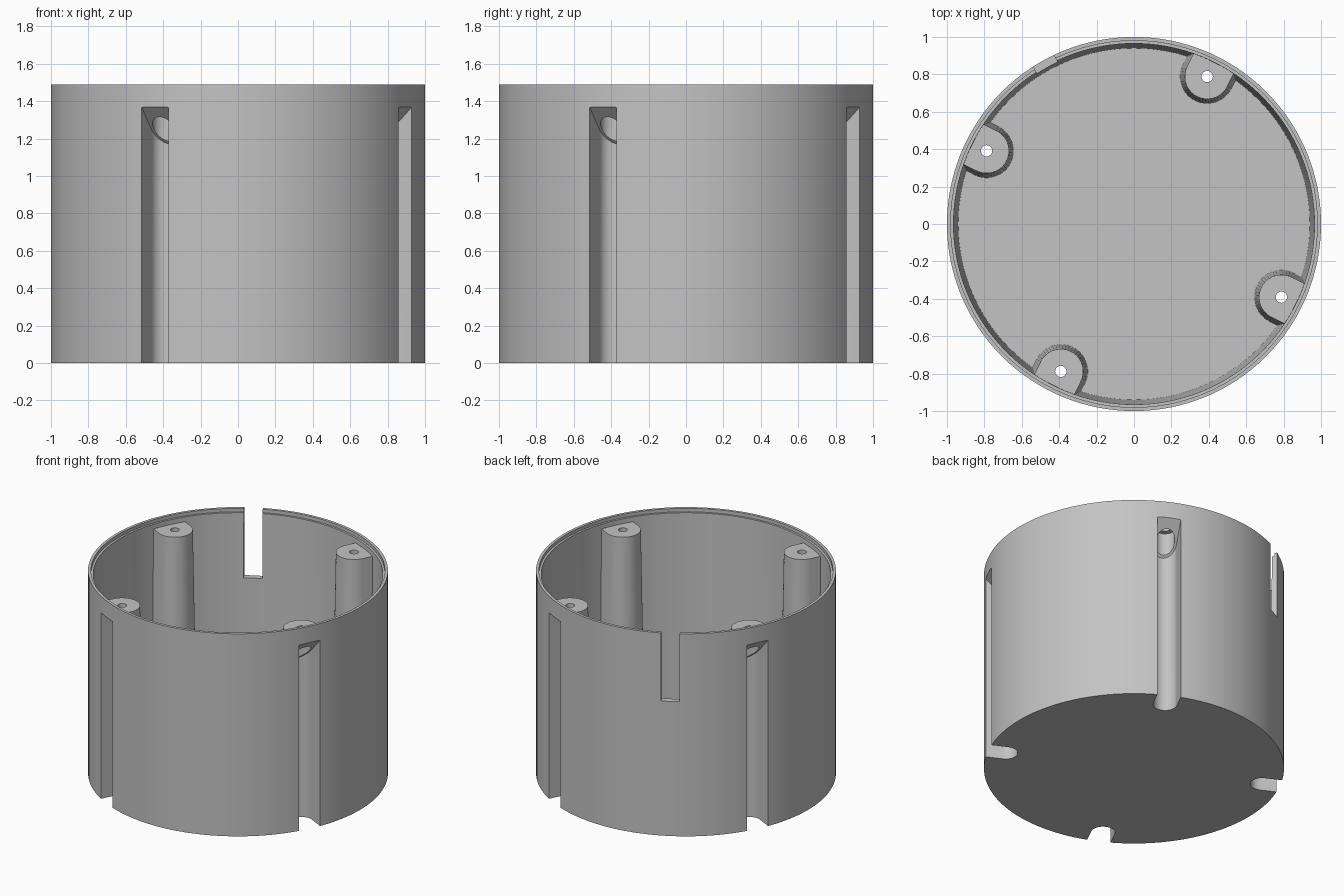
import bpy, bmesh, math
from mathutils import Matrix

cube = bpy.data.objects.get("Cube")
if cube:
    bpy.data.objects.remove(cube, do_unlink=True)

grey = bpy.data.materials.new("light grey plastic")
grey.use_nodes = True
color = (0.55, 0.55, 0.55, 1)
grey.diffuse_color = color
grey.node_tree.nodes["Principled BSDF"].inputs["Base Color"].default_value = color

HEIGHT = 1.49
BOSS_R = 0.88
SLOTS = [math.radians(63.6 + 90 * i) for i in range(4)]


def finish(name, bm, angle=0):
    bmesh.ops.rotate(bm, verts=bm.verts, matrix=Matrix.Rotation(angle, 3, 'Z'))
    bmesh.ops.recalc_face_normals(bm, faces=bm.faces)
    mesh = bpy.data.meshes.new(name)
    bm.to_mesh(mesh)
    bm.free()
    mesh.materials.append(grey)
    obj = bpy.data.objects.new(name, mesh)
    bpy.context.collection.objects.link(obj)
    return obj


def lathe(name, profile, steps=128):
    bm = bmesh.new()
    rings = []
    for r, z in profile:
        rings.append([bm.verts.new((r * math.cos(math.tau * i / steps),
                                    r * math.sin(math.tau * i / steps), z))
                      for i in range(steps)])
    for a, b in zip(rings, rings[1:]):
        for i in range(steps):
            j = (i + 1) % steps
            bm.faces.new((a[i], a[j], b[j], b[i]))
    bm.faces.new(rings[0])
    bm.faces.new(rings[-1])
    return finish(name, bm)


def u_loop(radius, outer):
    """U outline: round end toward the axis, straight sides out to 'outer'."""
    n = 24
    arc = [math.pi / 2 + math.pi * i / n for i in range(n + 1)]
    pts = [(BOSS_R + radius * math.cos(a), radius * math.sin(a)) for a in arc]
    return pts + [(outer, -radius), (outer, radius)]


def loft(name, low, high, z_low, z_high, angle):
    """Solid between two outlines; z_high is a function of distance outward."""
    bm = bmesh.new()
    a = [bm.verts.new((x, y, z_low)) for x, y in low]
    b = [bm.verts.new((x, y, z_high(x))) for x, y in high]
    bm.faces.new(a)
    bm.faces.new(b)
    for i in range(len(a)):
        j = (i + 1) % len(a)
        bm.faces.new((a[i], a[j], b[j], b[i]))
    return finish(name, bm, angle)


def rod(name, radius, z0, z1, angle):
    bm = bmesh.new()
    bmesh.ops.create_cone(bm, cap_ends=True, segments=32, radius1=radius,
                          radius2=radius, depth=z1 - z0,
                          matrix=Matrix.Translation((BOSS_R, 0, (z0 + z1) / 2)))
    return finish(name, bm, angle)


def combine(target, tool, operation):
    bpy.context.view_layer.objects.active = target
    mod = target.modifiers.new("cut", 'BOOLEAN')
    mod.operation = operation
    mod.solver = 'EXACT'
    mod.object = tool
    bpy.ops.object.modifier_apply(modifier=mod.name)
    bpy.data.objects.remove(tool, do_unlink=True)


# Round cup with a stepped rim and slightly tapered inner wall
cup = lathe("round_housing", [(1, 0), (1, HEIGHT), (0.98, HEIGHT), (0.98, 1.465),
                              (0.965, 1.465), (0.94, 0.06)])

# Tapered screw bosses
for a in SLOTS:
    boss = loft("screw_boss", u_loop(0.145, 0.96), u_loop(0.12, 0.975),
                0.03, lambda x: 1.43, a)
    combine(cup, boss, 'UNION')

# Outer channels with a 45 degree ceiling, screw head recess and screw hole
for a in SLOTS:
    outline = u_loop(0.08, 1.2)
    combine(cup, loft("channel_cutter", outline, outline, -0.1,
                      lambda x: 0.37 + x, a), 'DIFFERENCE')
    combine(cup, rod("recess_cutter", 0.065, 0.9, 1.35, a), 'DIFFERENCE')
    combine(cup, rod("hole_cutter", 0.03, 0.8, 1.6, a), 'DIFFERENCE')

# Cable notch in the rim
bm = bmesh.new()
bmesh.ops.create_cube(bm, size=1, matrix=Matrix.Translation((1, 0, 1.29))
                      @ Matrix.Diagonal((0.4, 0.125, 0.6, 1)))
combine(cup, finish("notch_cutter", bm, math.radians(119)), 'DIFFERENCE')

# Smooth curved walls, sharp edges
bpy.ops.object.select_all(action='DESELECT')
cup.select_set(True)
bpy.context.view_layer.objects.active = cup
bpy.ops.object.shade_smooth_by_angle(angle=math.radians(30))
